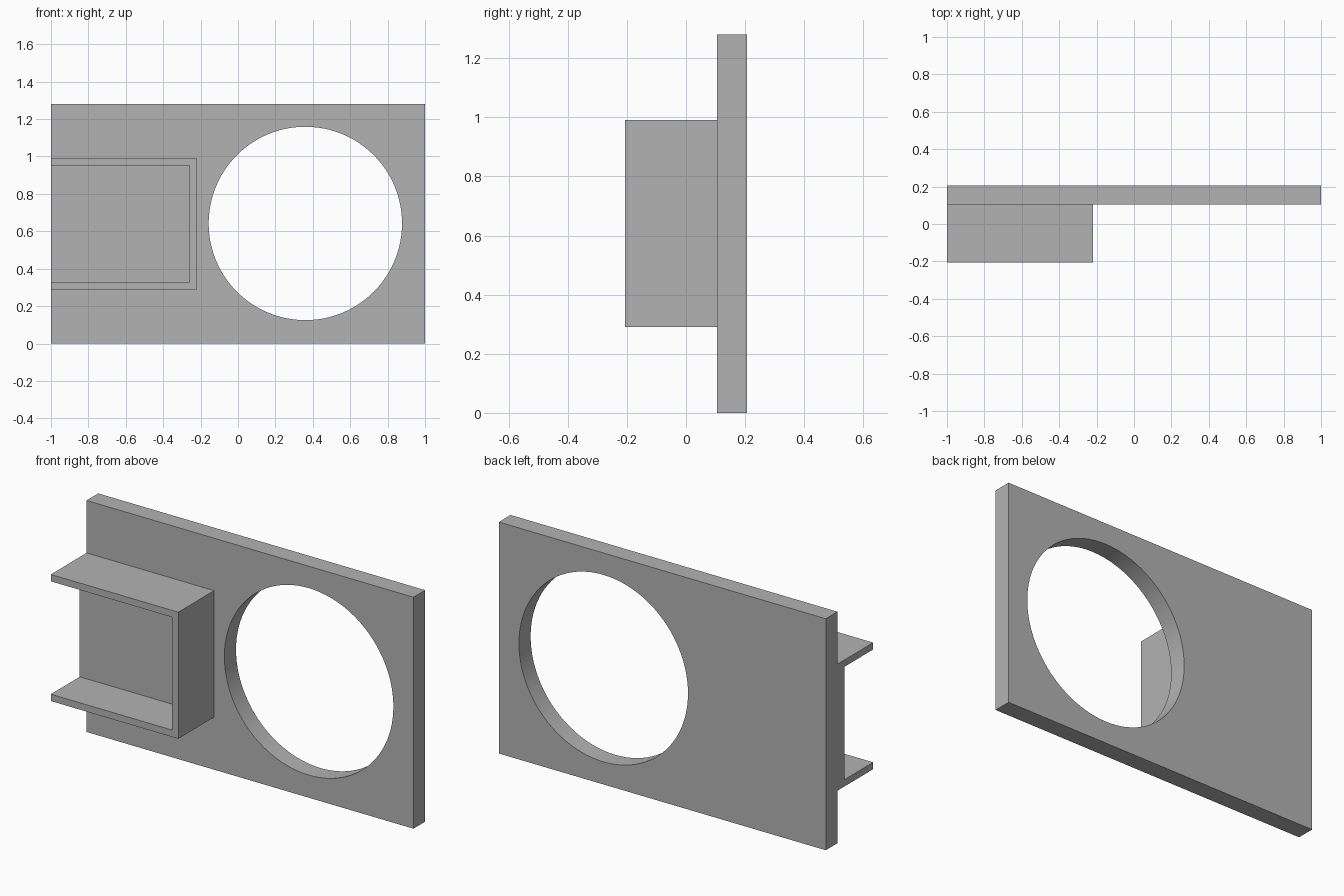
import bpy
import bmesh
import math

cube = bpy.data.objects.get("Cube")
if cube:
    bpy.data.objects.remove(cube)

grey = bpy.data.materials.new("mid grey")
grey.use_nodes = True
grey.diffuse_color = (0.45, 0.45, 0.45, 1)
grey.node_tree.nodes["Principled BSDF"].inputs["Base Color"].default_value = grey.diffuse_color

LEFT, RIGHT, TOP = -1.0, 1.0, 1.28
FRONT, BACK = -0.207, 0.207
PLATE_FRONT = 0.105
PANEL_FRONT = 0.045


def rect(x0, x1, z0, z1):
    return [(x0, z0), (x1, z0), (x1, z1), (x0, z1)]


def circle(cx, cz, r, n=96):
    return [(cx + r * math.cos(math.tau * i / n), cz + r * math.sin(math.tau * i / n))
            for i in range(n)]


def extrude_outline(name, loops, y0, y1):
    """Fill closed x-z outlines (later ones are holes) and extrude along y."""
    bm = bmesh.new()
    edges = []
    for loop in loops:
        verts = [bm.verts.new((x, y0, z)) for x, z in loop]
        edges += [bm.edges.new((v, verts[(i + 1) % len(verts)])) for i, v in enumerate(verts)]
    bmesh.ops.triangle_fill(bm, edges=edges, use_beauty=True, normal=(0, -1, 0))
    result = bmesh.ops.extrude_face_region(bm, geom=bm.faces[:], use_keep_orig=True)
    moved = [g for g in result["geom"] if isinstance(g, bmesh.types.BMVert)]
    bmesh.ops.translate(bm, verts=moved, vec=(0, y1 - y0, 0))
    bmesh.ops.recalc_face_normals(bm, faces=bm.faces[:])
    mesh = bpy.data.meshes.new(name)
    bm.to_mesh(mesh)
    bm.free()
    mesh.materials.append(grey)
    obj = bpy.data.objects.new(name, mesh)
    bpy.context.collection.objects.link(obj)
    return obj


# Back plate with the large round opening
plate = extrude_outline("plate", [rect(LEFT, RIGHT, 0, TOP), circle(0.36, 0.642, 0.517)],
                        PLATE_FRONT, BACK)
bpy.ops.object.select_all(action="DESELECT")
plate.select_set(True)
bpy.context.view_layer.objects.active = plate
bpy.ops.object.shade_smooth_by_angle(angle=math.radians(30))

# Three-sided bracket wall, open towards the plate's end
outer_x, inner_x = -0.22, -0.258
low, high, wall = 0.29, 0.99, 0.038
bracket = [(LEFT, low), (outer_x, low), (outer_x, high), (LEFT, high),
           (LEFT, high - wall), (inner_x, high - wall), (inner_x, low + wall), (LEFT, low + wall)]
extrude_outline("bracket_wall", [bracket], FRONT, PLATE_FRONT)

# Raised floor inside the bracket
extrude_outline("bracket_floor", [rect(LEFT, inner_x, low + wall, high - wall)],
                PANEL_FRONT, PLATE_FRONT)
